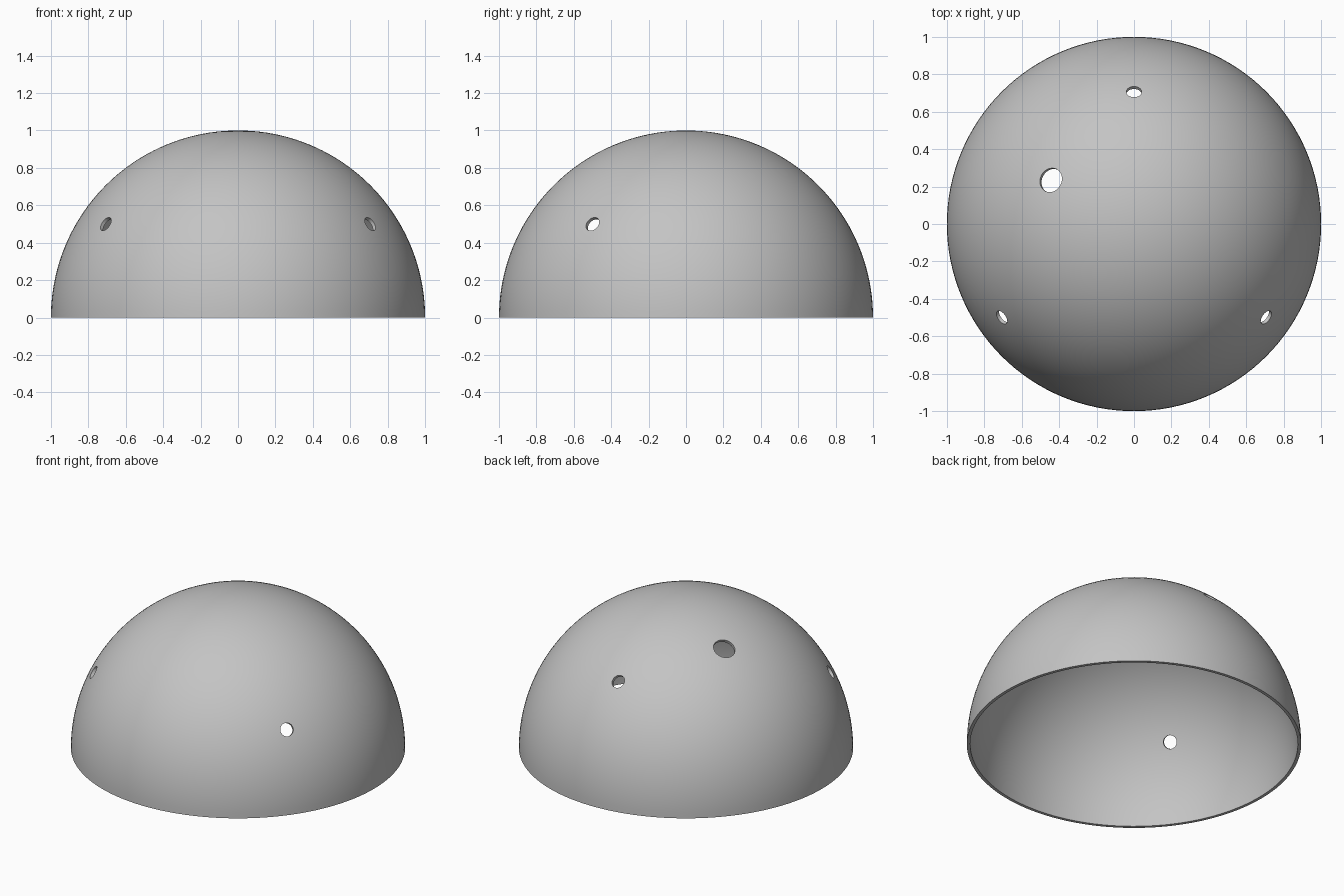
import bpy
import bmesh
from math import cos, sin, pi
from mathutils import Matrix, Vector

OUTER, WALL = 1.0, 0.02
RINGS, SEGMENTS = 40, 128

cube = bpy.data.objects.get("Cube")
if cube:
    bpy.data.objects.remove(cube, do_unlink=True)

# Plain grey material
grey = bpy.data.materials.new("plain_grey")
grey.use_nodes = True
colour = (0.55, 0.55, 0.55, 1)
grey.diffuse_color = colour
grey.node_tree.nodes["Principled BSDF"].inputs["Base Color"].default_value = colour


def make_object(name, bm):
    bmesh.ops.recalc_face_normals(bm, faces=bm.faces)
    mesh = bpy.data.meshes.new(name)
    bm.to_mesh(mesh)
    bm.free()
    mesh.materials.append(grey)
    obj = bpy.data.objects.new(name, mesh)
    bpy.context.collection.objects.link(obj)
    return obj


def arc(radius):
    """Quarter circle from the pole down to the rim."""
    angles = [pi / 2 * i / RINGS for i in range(RINGS + 1)]
    return [(radius * sin(a), 0, radius * cos(a)) for a in angles]


# Hollow dome: outer and inner arcs joined by a flat rim, spun around z
bm = bmesh.new()
profile = [bm.verts.new(p) for p in arc(OUTER) + arc(OUTER - WALL)[::-1]]
edges = [bm.edges.new(pair) for pair in zip(profile, profile[1:])]
bmesh.ops.spin(bm, geom=profile + edges, cent=(0, 0, 0), axis=(0, 0, 1),
               angle=2 * pi, steps=SEGMENTS, use_duplicate=False)
bmesh.ops.remove_doubles(bm, verts=bm.verts, dist=0.0001)
dome = make_object("dome_shell", bm)

# Round holes drilled towards the centre: direction and radius
holes = [
    ((-0.707, -0.5, 0.5), 0.041),
    ((0.707, -0.5, 0.5), 0.041),
    ((0, 0.707, 0.707), 0.041),
    ((-0.445, 0.235, 0.864), 0.066),
]
for direction, radius in holes:
    axis = Vector(direction).normalized()
    place = Matrix.Translation(axis) @ axis.to_track_quat("Z", "Y").to_matrix().to_4x4()
    bm = bmesh.new()
    bmesh.ops.create_cone(bm, cap_ends=True, segments=40, radius1=radius,
                          radius2=radius, depth=0.3, matrix=place)
    cutter = make_object("hole_cutter", bm)
    cutter.hide_render = True

    cut = dome.modifiers.new("hole", "BOOLEAN")
    cut.operation = "DIFFERENCE"
    cut.solver = "EXACT"
    cut.object = cutter
    bpy.context.view_layer.objects.active = dome
    bpy.ops.object.modifier_apply(modifier=cut.name)
    bpy.data.objects.remove(cutter, do_unlink=True)

# Smooth shell with crisp rim and hole edges
bpy.ops.object.select_all(action="DESELECT")
dome.select_set(True)
bpy.context.view_layer.objects.active = dome
bpy.ops.object.shade_smooth_by_angle(angle=pi / 6)
